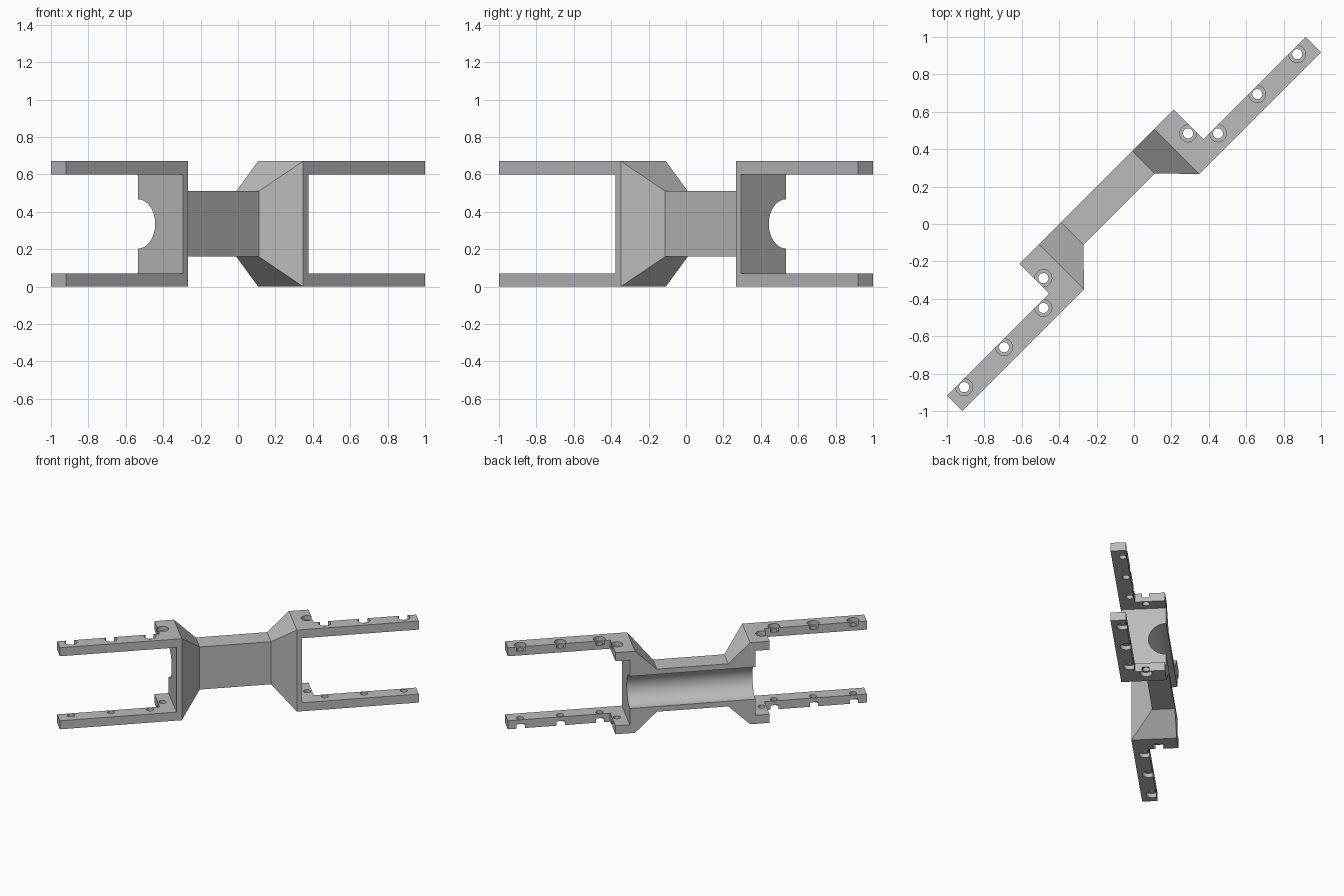
import bpy, bmesh
from math import radians
from mathutils import Matrix

cube = bpy.data.objects.get("Cube")
if cube:
    bpy.data.objects.remove(cube, do_unlink=True)

HEIGHT, MID = 0.67, 0.335
FRONT, BACK = -0.0575, 0.283      # depth range of the end plates
ARM_BACK, ARM_END = 0.0575, 1.357
ARM_THICK = 0.07
PLATE_IN, PLATE_OUT, FLANGE_END = 0.435, 0.475, 0.583

grey = bpy.data.materials.new("plain grey")
grey.use_nodes = True
colour = (0.5, 0.5, 0.5, 1)
grey.diffuse_color = colour
grey.node_tree.nodes["Principled BSDF"].inputs["Base Color"].default_value = colour


def make_object(name, bm):
    bmesh.ops.recalc_face_normals(bm, faces=bm.faces)
    mesh = bpy.data.meshes.new(name)
    bm.to_mesh(mesh)
    bm.free()
    mesh.materials.append(grey)
    obj = bpy.data.objects.new(name, mesh)
    bpy.context.collection.objects.link(obj)
    return obj


def loft(name, rings):
    """Skin a list of equal-sized rings and cap both ends."""
    bm = bmesh.new()
    loops = [[bm.verts.new(p) for p in ring] for ring in rings]
    for a, b in zip(loops, loops[1:]):
        for i in range(len(a)):
            j = (i + 1) % len(a)
            bm.faces.new((a[i], a[j], b[j], b[i]))
    bm.faces.new(loops[0])
    bm.faces.new(loops[-1])
    return make_object(name, bm)


def cylinder(name, radius, length, matrix, sides):
    bm = bmesh.new()
    bmesh.ops.create_cone(bm, cap_ends=True, segments=sides, radius1=radius,
                          radius2=radius, depth=length, matrix=matrix)
    return make_object(name, bm)


def combine(target, tool, operation):
    """Apply a boolean and remove the tool object."""
    mod = target.modifiers.new("combine", "BOOLEAN")
    mod.object, mod.operation, mod.solver = tool, operation, "EXACT"
    bpy.context.view_layer.update()
    graph = bpy.context.evaluated_depsgraph_get()
    result = bpy.data.meshes.new_from_object(target.evaluated_get(graph))
    target.modifiers.clear()
    target.data = result
    bpy.data.objects.remove(tool, do_unlink=True)


# Waist bar flaring out to a tall plate at each end
def section(u, front, half):
    return [(u, front, MID - half), (u, BACK, MID - half),
            (u, BACK, MID + half), (u, front, MID + half)]


half_body = [(0.27, 0.113, 0.175), (PLATE_IN, FRONT, MID), (PLATE_OUT, FRONT, MID)]
stations = [(-u, f, h) for u, f, h in reversed(half_body)] + half_body
bracket = loft("bracket", [section(*s) for s in stations])

# Flanges with long arms, top and bottom at both ends
outline = [(PLATE_IN, FRONT), (ARM_END, FRONT), (ARM_END, ARM_BACK),
           (FLANGE_END, ARM_BACK), (FLANGE_END, BACK), (PLATE_IN, BACK)]
for side in (-1, 1):
    for low in (0, HEIGHT - ARM_THICK):
        arm = loft("arm", [[(side * u, v, z) for u, v in outline]
                           for z in (low, low + ARM_THICK)])
        combine(bracket, arm, "UNION")

# Half-round trough along the back
trough = cylinder("trough_cutter", 0.132, 2 * PLATE_OUT + 0.02,
                  Matrix.Translation((0, BACK, MID)) @ Matrix.Rotation(radians(90), 4, "Y"), 64)
combine(bracket, trough, "DIFFERENCE")

# Screw holes with counterbores on the outer faces
holes = [(0.547, 0.138), (0.66, 0.025), (0.957, 0.025), (1.259, 0.025)]
for side in (-1, 1):
    for u, v in holes:
        drill = cylinder("drill", 0.027, 1, Matrix.Translation((side * u, v, MID)), 32)
        combine(bracket, drill, "DIFFERENCE")
        for z in (0, HEIGHT):
            bore = cylinder("bore", 0.045, 0.07, Matrix.Translation((side * u, v, z)), 32)
            combine(bracket, bore, "DIFFERENCE")

# Clean up, turn onto the diagonal and shade
bm = bmesh.new()
bm.from_mesh(bracket.data)
bmesh.ops.remove_doubles(bm, verts=bm.verts, dist=0.0001)
bmesh.ops.dissolve_limit(bm, angle_limit=radians(1), verts=bm.verts, edges=bm.edges)
bmesh.ops.rotate(bm, verts=bm.verts, matrix=Matrix.Rotation(radians(45), 3, "Z"))
bm.to_mesh(bracket.data)
bm.free()
bpy.ops.object.select_all(action="DESELECT")
bracket.select_set(True)
bpy.context.view_layer.objects.active = bracket
bpy.ops.object.shade_smooth_by_angle(angle=radians(30))
